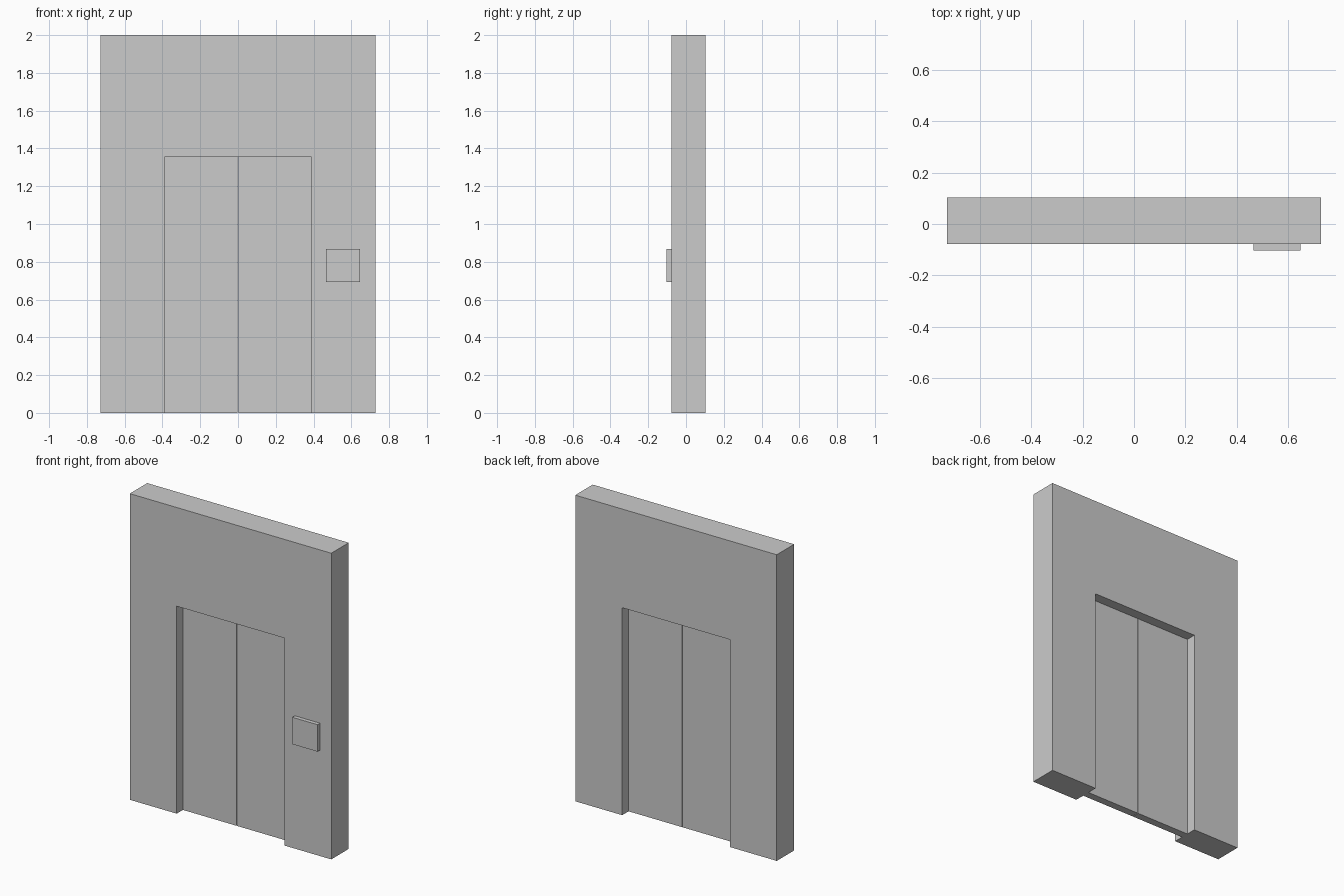
import bpy
import bmesh

if "Cube" in bpy.data.objects:
    bpy.data.objects.remove(bpy.data.objects["Cube"])

WALL_HALF, HEIGHT = 0.728, 2.0
OPEN_HALF, OPEN_TOP = 0.389, 1.355
WALL_FRONT, WALL_BACK = -0.077, 0.103


def extrude_profile(name, profile, y0, y1):
    """Extrude an outline in the xz plane from y0 to y1."""
    bm = bmesh.new()
    face = bm.faces.new([bm.verts.new((x, y0, z)) for x, z in profile])
    result = bmesh.ops.extrude_face_region(bm, geom=[face])
    verts = [v for v in result["geom"] if isinstance(v, bmesh.types.BMVert)]
    bmesh.ops.translate(bm, verts=verts, vec=(0, y1 - y0, 0))
    bmesh.ops.recalc_face_normals(bm, faces=bm.faces)
    mesh = bpy.data.meshes.new(name)
    bm.to_mesh(mesh)
    bm.free()
    obj = bpy.data.objects.new(name, mesh)
    bpy.context.collection.objects.link(obj)
    return obj


def box(name, x0, x1, y0, y1, z0, z1):
    return extrude_profile(name, [(x0, z0), (x1, z0), (x1, z1), (x0, z1)], y0, y1)


# Wall with a doorway open at the floor
right = [(OPEN_HALF, OPEN_TOP), (OPEN_HALF, 0), (WALL_HALF, 0), (WALL_HALF, HEIGHT)]
left = [(-x, z) for x, z in reversed(right)]
extrude_profile("wall", right + left, WALL_FRONT, WALL_BACK)

# Two sliding doors recessed in the wall, with a hairline gap between them
GAP = 0.002
for name, x0, x1 in (("left_door", -OPEN_HALF, -GAP), ("right_door", GAP, OPEN_HALF)):
    box(name, x0, x1, -0.013, 0.037, 0, OPEN_TOP)

# Call button panel on the front of the wall
box("call_panel", 0.465, 0.647, -0.103, WALL_FRONT, 0.692, 0.868)
